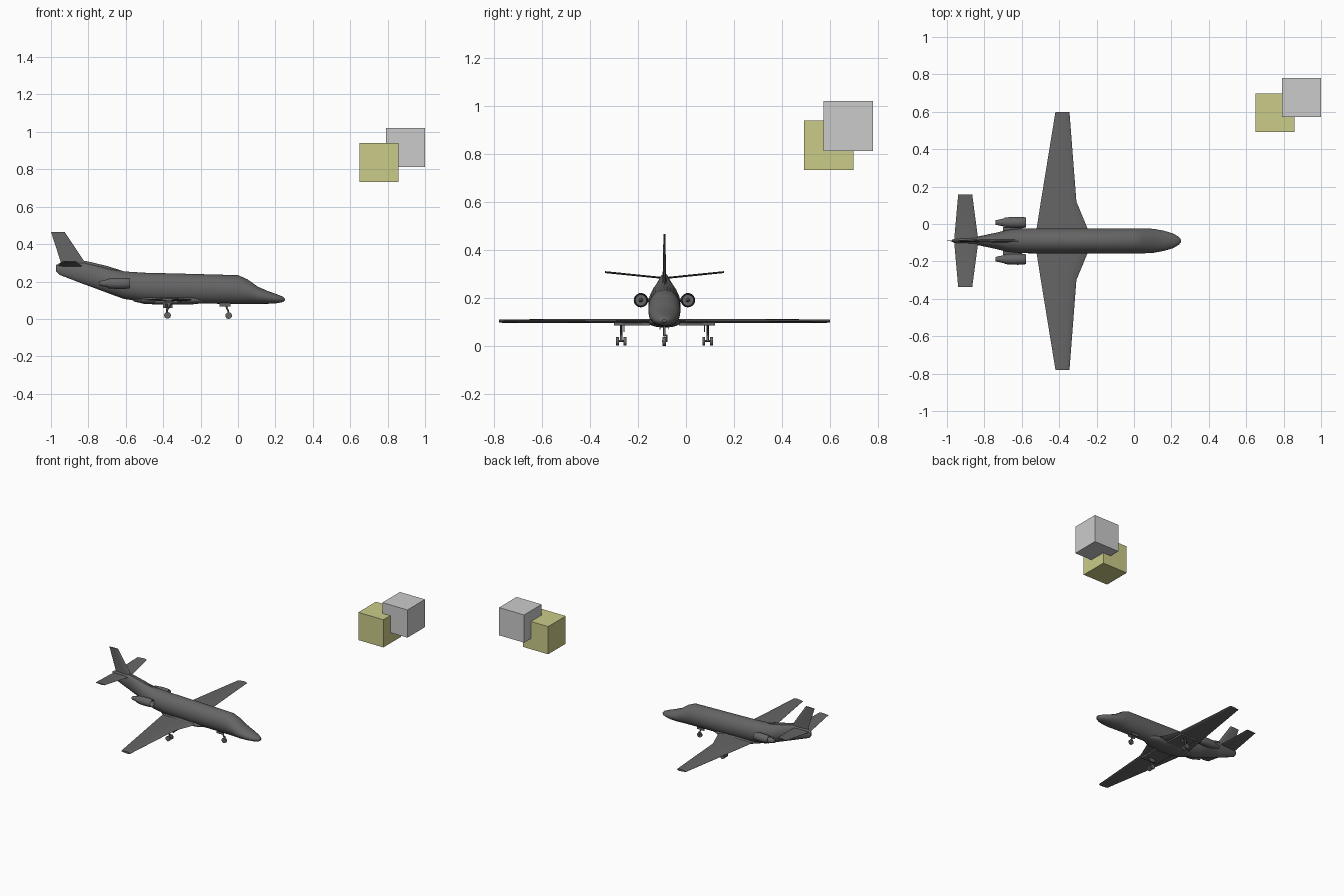
import bpy, bmesh
from math import sin, cos, pi, radians
from mathutils import Vector, Matrix

if "Cube" in bpy.data.objects:
    bpy.data.objects.remove(bpy.data.objects["Cube"], do_unlink=True)

CY = -0.09  # centre line of the aircraft


def material(name, rgb):
    m = bpy.data.materials.new(name)
    m.use_nodes = True
    m.diffuse_color = (*rgb, 1)
    m.node_tree.nodes["Principled BSDF"].inputs["Base Color"].default_value = (*rgb, 1)
    return m


DARK = material("dark_grey", (0.13, 0.13, 0.13))
LIGHT = material("light_grey", (0.6, 0.6, 0.6))
OLIVE = material("pale_olive", (0.6, 0.6, 0.25))


def finish(name, bm, mat=DARK, smooth=True, origin=(0, CY, 0)):
    bmesh.ops.recalc_face_normals(bm, faces=bm.faces)
    mesh = bpy.data.meshes.new(name)
    bm.to_mesh(mesh)
    bm.free()
    mesh.materials.append(mat)
    ob = bpy.data.objects.new(name, mesh)
    ob.location = origin
    bpy.context.collection.objects.link(ob)
    if smooth:
        bpy.ops.object.select_all(action="DESELECT")
        ob.select_set(True)
        bpy.context.view_layer.objects.active = ob
        bpy.ops.object.shade_smooth_by_angle(angle=radians(35))
    return ob


def loft(name, rings, smooth=True):
    """Skin closed rings of equal length and cap both ends."""
    bm = bmesh.new()
    loops = [[bm.verts.new(p) for p in ring] for ring in rings]
    for a, b in zip(loops, loops[1:]):
        for i in range(len(a)):
            j = (i + 1) % len(a)
            bm.faces.new((a[i], a[j], b[j], b[i]))
    bm.faces.new(loops[0])
    bm.faces.new(loops[-1])
    return finish(name, bm, smooth=smooth)


def oval(x, y, z, ry, rz, n=24):
    return [(x, y + ry * cos(2 * pi * i / n), z + rz * sin(2 * pi * i / n)) for i in range(n)]


def box(name, centre, size, mat=DARK, origin=(0, CY, 0)):
    bm = bmesh.new()
    bmesh.ops.create_cube(bm, size=1, matrix=Matrix.Translation(centre) @ Matrix.Diagonal((*size, 1)))
    return finish(name, bm, mat, False, origin)


def rod(name, a, b, r, n=12):
    a, b = Vector(a), Vector(b)
    d = b - a
    bm = bmesh.new()
    place = Matrix.Translation((a + b) / 2) @ d.to_track_quat("Z", "Y").to_matrix().to_4x4()
    bmesh.ops.create_cone(bm, cap_ends=True, segments=n, radius1=r, radius2=r,
                          depth=d.length, matrix=place)
    return finish(name, bm)


# Aerofoil outline: chord fraction from the leading edge, thickness fraction
FOIL = [(0, 0), (0.04, 0.5), (0.2, 0.95), (0.4, 1), (0.7, 0.65), (1, 0.08),
        (1, -0.08), (0.7, -0.65), (0.4, -1), (0.2, -0.95), (0.04, -0.5)]


def foil(lead, trail, across, t, upright=False):
    """Section at a span position; across is (y, z)."""
    y, z = across
    return [(lead + (trail - lead) * u, y + (t * v if upright else 0), z + (0 if upright else t * v))
            for u, v in FOIL]


# Fuselage: x, half width, bottom, top
STATIONS = [
    (-0.972, 0.006, 0.255, 0.288), (-0.955, 0.012, 0.236, 0.298), (-0.83, 0.024, 0.188, 0.302),
    (-0.74, 0.043, 0.155, 0.281), (-0.68, 0.058, 0.132, 0.266), (-0.61, 0.066, 0.107, 0.254),
    (-0.5, 0.067, 0.09, 0.247), (-0.3, 0.067, 0.083, 0.242), (0, 0.067, 0.08, 0.234),
    (0.05, 0.067, 0.08, 0.212), (0.105, 0.064, 0.08, 0.173), (0.16, 0.054, 0.081, 0.149),
    (0.21, 0.039, 0.084, 0.131), (0.24, 0.021, 0.09, 0.119), (0.25, 0.008, 0.098, 0.11)]
loft("fuselage", [oval(x, 0, (b + t) / 2, w, (t - b) / 2, 32) for x, w, b, t in STATIONS])
loft("belly_fairing", [oval(x, 0, 0.1, w, h) for x, w, h in
                       ((-0.56, 0.02, 0.006), (-0.5, 0.06, 0.02), (-0.4, 0.07, 0.024),
                        (-0.25, 0.065, 0.023), (-0.15, 0.02, 0.012))])

# Wing with swept root glove, one skin from tip to tip
WING = [(0, -0.23, -0.527, 0.009), (0.07, -0.25, -0.52, 0.009),
        (0.21, -0.308, -0.498, 0.009), (0.69, -0.345, -0.42, 0.007)]
span = [(-y, a, b, t) for y, a, b, t in WING[:0:-1]] + WING
loft("wing", [foil(a, b, (y, 0.103), t) for y, a, b, t in span])

# Tailplane with slight dihedral, then the fin and its dorsal ridge
TAIL = [(-0.248, -0.865, -0.94, 0.307), (0, -0.832, -0.962, 0.282), (0.248, -0.865, -0.94, 0.307)]
loft("tailplane", [foil(a, b, (y, z), 0.004) for y, a, b, z in TAIL])
loft("tail_fin", [foil(a, b, (0, z), t, True) for a, b, z, t in
                  ((-0.795, -0.955, 0.27, 0.008), (-0.82, -0.948, 0.305, 0.007),
                   (-0.928, -1.0, 0.466, 0.004))])
loft("dorsal_ridge", [foil(a, -0.9, (0, z), t, True) for a, z, t in
                      ((-0.58, 0.245, 0.012), (-0.7, 0.283, 0.008), (-0.81, 0.309, 0.005))])

# Nacelle outline: x, radius, from the inner fan face round the lip to the exhaust
NACELLE = [(-0.61, 0.022), (-0.582, 0.022), (-0.577, 0.025), (-0.585, 0.028), (-0.62, 0.03),
           (-0.66, 0.029), (-0.692, 0.026), (-0.693, 0.022), (-0.74, 0.012), (-0.738, 0.009),
           (-0.715, 0.009)]

for side, s in (("left", 1), ("right", -1)):
    ey, ez = 0.098 * s, 0.19
    loft(side + "_engine", [oval(x, ey, ez, r, r, 20) for x, r in NACELLE])
    loft(side + "_spinner", [oval(x, ey, ez, r, r, 12) for x, r in
                             ((-0.612, 0.009), (-0.6, 0.007), (-0.59, 0.001))])
    loft(side + "_pylon", [foil(-0.6, -0.7, (y * s, ez), 0.007) for y in (0.045, 0.075)])

    # Main gear: wheel well fairing, open door, leg, twin wheels
    gy = 0.18 * s
    box(side + "_gear_bay", (-0.385, 0.135 * s, 0.09), (0.13, 0.15, 0.012))
    box(side + "_gear_door", (-0.375, gy - 0.012 * s, 0.073), (0.05, 0.004, 0.03))
    rod(side + "_main_leg", (-0.385, gy, 0.095), (-0.377, gy, 0.02), 0.005)
    rod(side + "_main_brace", (-0.35, gy, 0.092), (-0.378, gy, 0.045), 0.003)
    rod(side + "_main_axle", (-0.377, gy - 0.02, 0.02), (-0.377, gy + 0.02, 0.02), 0.004)
    for tag, o in (("inner", -0.016), ("outer", 0.016)):
        rod(f"{side}_{tag}_wheel", (-0.377, gy + o * s - 0.006, 0.019),
            (-0.377, gy + o * s + 0.006, 0.019), 0.018, 20)

# Nose gear
rod("nose_leg", (-0.072, 0, 0.09), (-0.052, 0, 0.04), 0.005)
rod("nose_fork", (-0.052, 0.009, 0.045), (-0.05, 0.009, 0.016), 0.003)
rod("nose_fork_bridge", (-0.052, -0.002, 0.043), (-0.052, 0.011, 0.043), 0.003)
rod("nose_axle", (-0.05, -0.01, 0.018), (-0.05, 0.011, 0.018), 0.003)
rod("nose_wheel", (-0.05, -0.007, 0.018), (-0.05, 0.006, 0.018), 0.018, 20)
for s in (1, -1):
    box("nose_gear_door", (-0.07, 0.018 * s, 0.077), (0.06, 0.003, 0.02))

# Two floating cubes
box("grey_cube", (0.896, 0.676, 0.916), (0.207,) * 3, LIGHT, (0, 0, 0))
box("olive_cube", (0.754, 0.595, 0.836), (0.207,) * 3, OLIVE, (0, 0, 0))
